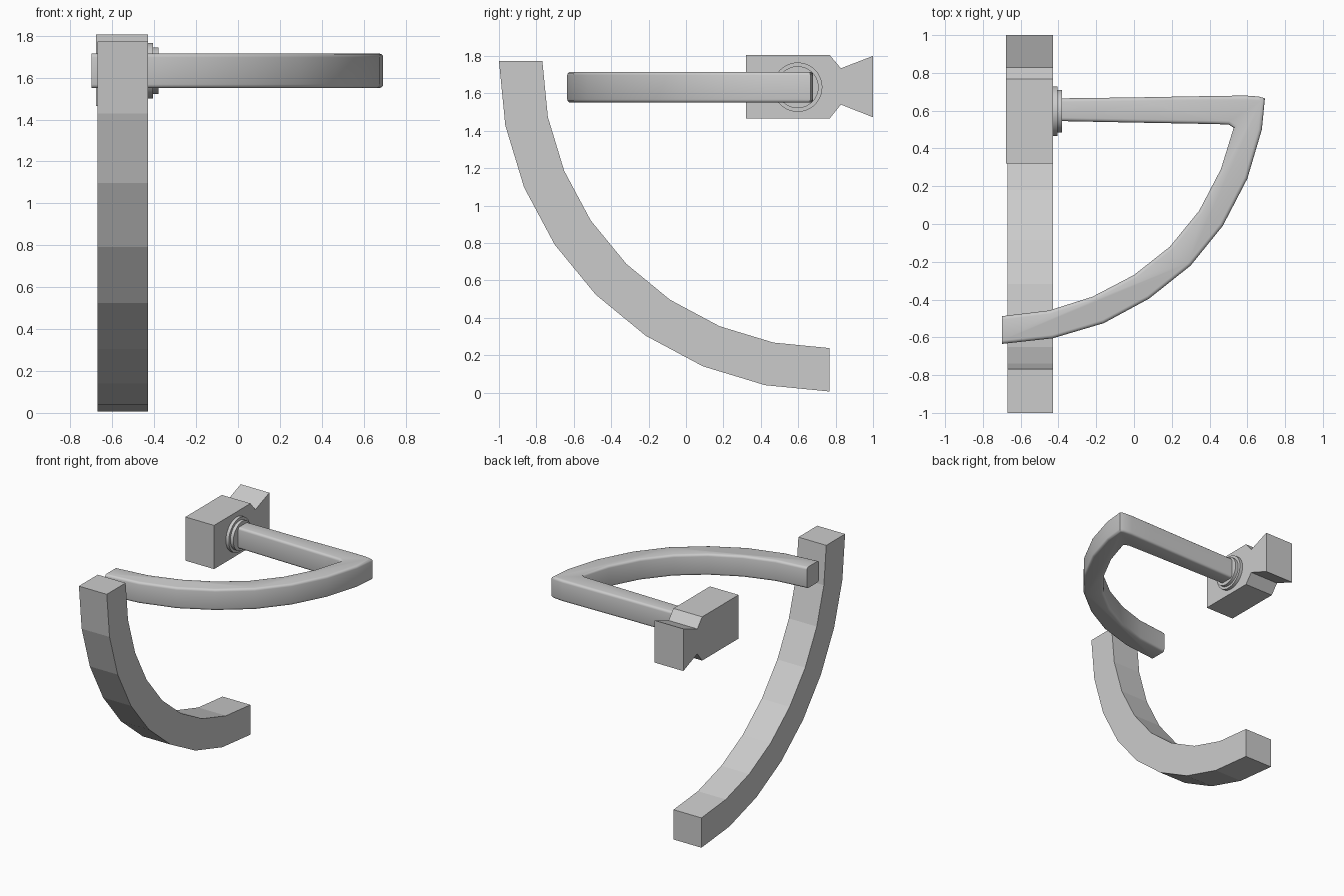
import bpy, bmesh
from math import sin, cos, radians, pi

if "Cube" in bpy.data.objects:
    bpy.data.objects.remove(bpy.data.objects["Cube"])


def extrude(name, pts, axis, lo, hi):
    """Prism from a 2D outline: axis 'x' takes (y, z) points, axis 'z' takes (x, y)."""
    bm = bmesh.new()
    place = (lambda a, b, t: (t, a, b)) if axis == 'x' else (lambda a, b, t: (a, b, t))
    rings = [[bm.verts.new(place(a, b, t)) for a, b in pts] for t in (lo, hi)]
    n = len(pts)
    bm.faces.new(rings[0])
    bm.faces.new(rings[1])
    for i in range(n):
        j = (i + 1) % n
        bm.faces.new((rings[0][i], rings[0][j], rings[1][j], rings[1][i]))
    bmesh.ops.recalc_face_normals(bm, faces=bm.faces)
    me = bpy.data.meshes.new(name)
    bm.to_mesh(me)
    bm.free()
    ob = bpy.data.objects.new(name, me)
    bpy.context.collection.objects.link(ob)
    return ob


def smooth(ob, angle):
    bpy.ops.object.select_all(action='DESELECT')
    ob.select_set(True)
    bpy.context.view_layer.objects.active = ob
    bpy.ops.object.shade_smooth_by_angle(angle=radians(angle))


# Faceted quarter-circle arm
def arc(r):
    return [(0.767 - r * cos(i * pi / 16), 1.773 - r * sin(i * pi / 16)) for i in range(9)]


extrude("curved_arm", arc(1.767) + arc(1.535)[::-1], 'x', -0.67, -0.43)

# Mounting block with flared tail
extrude("mount_block", [(0.32, 1.465), (0.768, 1.465), (0.828, 1.54), (1.0, 1.472),
                        (1.0, 1.80), (0.828, 1.734), (0.768, 1.805), (0.32, 1.805)],
        'x', -0.677, -0.43)

# Stepped round collar on the block
for name, r, lo, hi in (("collar_outer", 0.132, -0.45, -0.405),
                        ("collar_inner", 0.112, -0.41, -0.38)):
    ring = [(0.597 + r * cos(i * pi / 24), 1.633 + r * sin(i * pi / 24)) for i in range(48)]
    smooth(extrude(name, ring, 'x', lo, hi), 30)

# Handle: straight bar turning sharply into a curved bar
outer = [(-0.40, 0.665), (0, 0.67), (0.38, 0.677), (0.59, 0.68), (0.66, 0.675), (0.693, 0.665),
         (0.677, 0.50), (0.60, 0.24), (0.47, -0.01), (0.30, -0.22), (0.08, -0.395),
         (-0.16, -0.525), (-0.43, -0.605), (-0.70, -0.635)]
inner = [(-0.70, -0.488), (-0.45, -0.458), (-0.22, -0.385), (0, -0.27), (0.19, -0.12),
         (0.345, 0.07), (0.46, 0.29), (0.528, 0.51), (0.50, 0.527), (0.38, 0.53),
         (0, 0.537), (-0.40, 0.545)]
handle = extrude("handle", outer + inner, 'z', 1.55, 1.715)

# Round the long edges, leaving the two ends square
bm = bmesh.new()
bm.from_mesh(handle.data)


def is_end(e):
    a, b = (v.co for v in e.verts)
    return abs(a.x - b.x) < 1e-4 and min(abs(a.x + 0.40), abs(a.x + 0.70)) < 1e-4


edges = [e for e in bm.edges if abs(e.verts[0].co.z - e.verts[1].co.z) < 1e-4 and not is_end(e)]
bmesh.ops.bevel(bm, geom=edges, offset=0.018, segments=3, profile=0.5, affect='EDGES')
bm.to_mesh(handle.data)
bm.free()
smooth(handle, 35)
